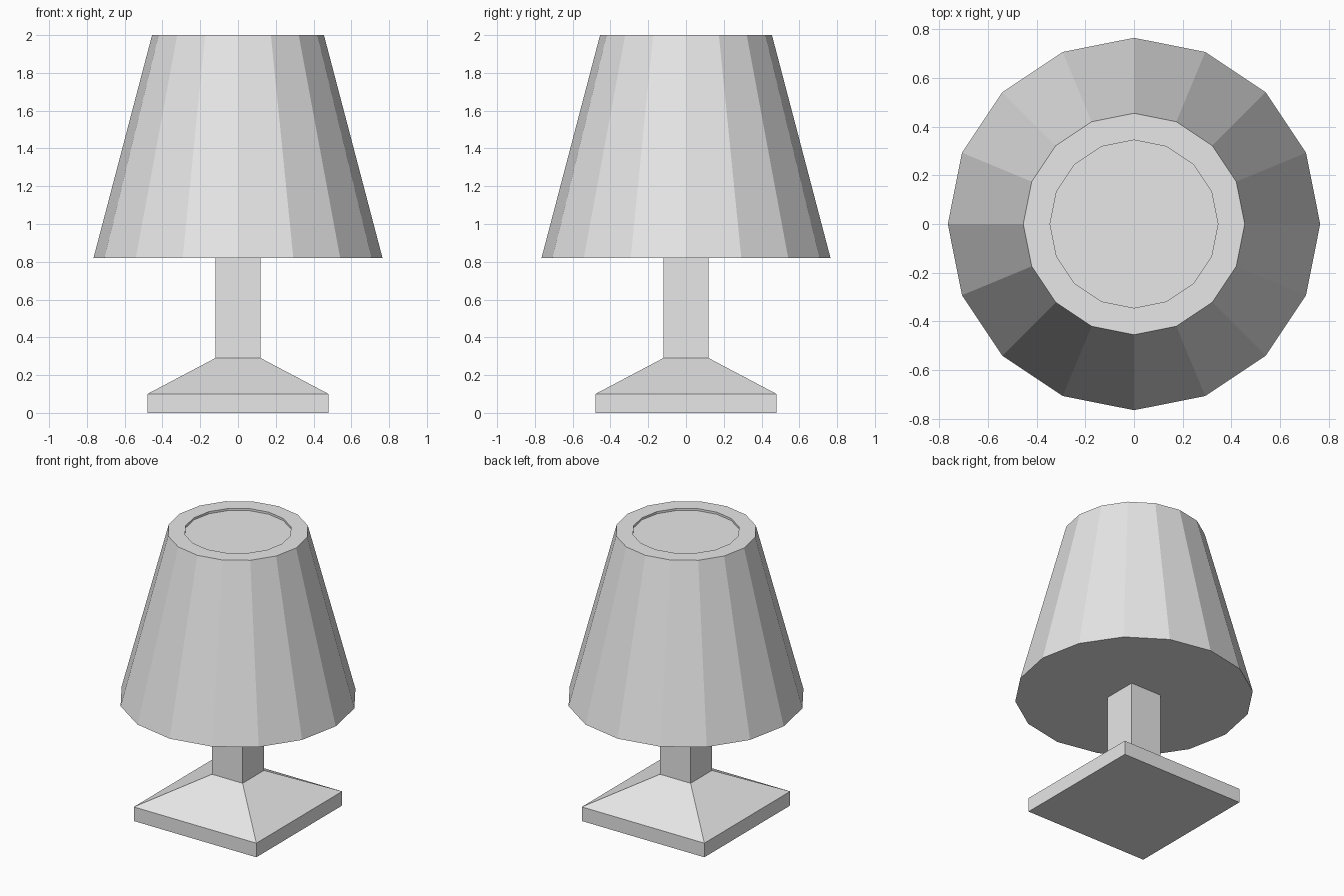
import bpy
import bmesh
from math import cos, sin, pi

cube = bpy.data.objects.get("Cube")
if cube:
    bpy.data.objects.remove(cube, do_unlink=True)

grey = bpy.data.materials.new("light_grey")
grey.use_nodes = True
colour = (0.8, 0.8, 0.8, 1)
grey.diffuse_color = colour
grey.node_tree.nodes["Principled BSDF"].inputs["Base Color"].default_value = colour


def lathe(name, profile, sides, start=0.0):
    """Flat-faced solid from (radius, height) rings, capped at both ends."""
    bm = bmesh.new()
    rings = []
    for r, z in profile:
        angles = [start + 2 * pi * i / sides for i in range(sides)]
        rings.append([bm.verts.new((r * cos(a), r * sin(a), z)) for a in angles])
    for low, high in zip(rings, rings[1:]):
        for i in range(sides):
            j = (i + 1) % sides
            bm.faces.new((low[i], low[j], high[j], high[i]))
    bm.faces.new(rings[0][::-1])
    bm.faces.new(rings[-1])
    bmesh.ops.recalc_face_normals(bm, faces=bm.faces[:])
    mesh = bpy.data.meshes.new(name)
    bm.to_mesh(mesh)
    bm.free()
    mesh.materials.append(grey)
    obj = bpy.data.objects.new(name, mesh)
    bpy.context.collection.objects.link(obj)
    return obj


# Square foot sloping up into the square stem
corner = 2 ** 0.5
foot, stem = 0.48 * corner, 0.12 * corner
lathe("base_and_stem",
      [(foot, 0), (foot, 0.1), (stem, 0.29), (stem, 0.83)], 4, pi / 4)

# Tapered shade with a shallow recess in its top
lathe("lampshade",
      [(0.765, 0.82), (0.455, 2), (0.345, 2), (0.345, 1.985)], 16)
